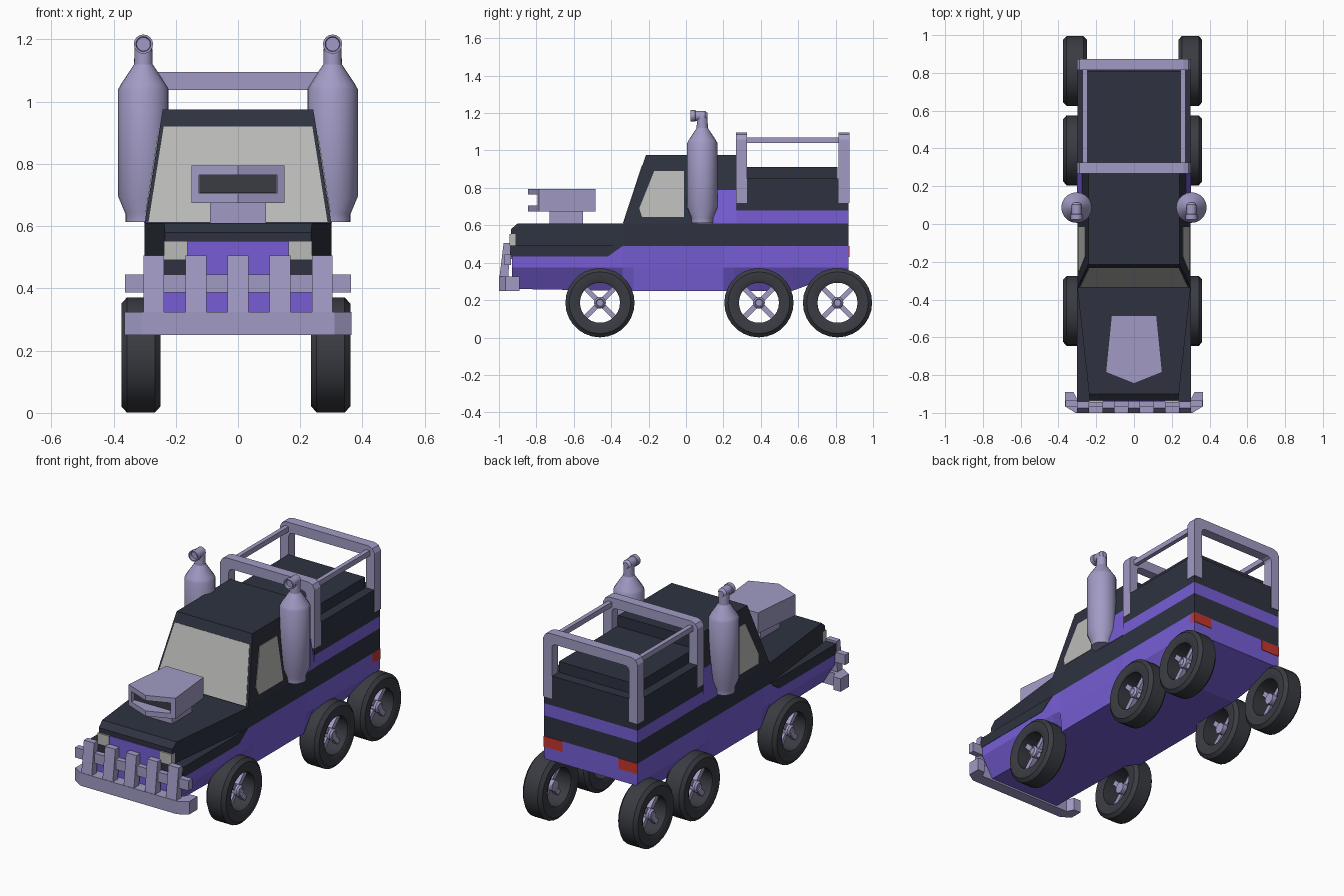
import bpy, bmesh
from math import sin, cos, pi
from mathutils import Matrix, Vector

if "Cube" in bpy.data.objects:
    bpy.data.objects.remove(bpy.data.objects["Cube"])


def material(name, r, g, b):
    m = bpy.data.materials.new(name)
    m.diffuse_color = [(c / 255) ** 2.2 for c in (r, g, b)] + [1]
    m.use_nodes = True
    m.node_tree.nodes["Principled BSDF"].inputs["Base Color"].default_value = m.diffuse_color
    return m


PURPLE = material("purple_paint", 118, 94, 212)
DARK = material("dark_paint", 50, 54, 66)
LILAC = material("lilac_metal", 160, 154, 196)
RUBBER = material("rubber", 60, 62, 68)
GLASS = material("glass", 184, 184, 182)
RED = material("red_lens", 196, 56, 48)


def loft(name, rings, mat, closed=False, smooth=False):
    """Skin equal-length point rings; cap the ends unless closed."""
    bm = bmesh.new()
    vs = [[bm.verts.new(p) for p in ring] for ring in rings]
    n = len(vs[0])
    for i in range(len(vs) if closed else len(vs) - 1):
        a, b = vs[i], vs[(i + 1) % len(vs)]
        for j in range(n):
            k = (j + 1) % n
            bm.faces.new((a[j], a[k], b[k], b[j]))
    if not closed:
        bm.faces.new(vs[0])
        bm.faces.new(vs[-1])
    bmesh.ops.recalc_face_normals(bm, faces=bm.faces)
    me = bpy.data.meshes.new(name)
    bm.to_mesh(me)
    bm.free()
    me.materials.append(mat)
    ob = bpy.data.objects.new(name, me)
    bpy.context.collection.objects.link(ob)
    if smooth:
        bpy.ops.object.select_all(action='DESELECT')
        ob.select_set(True)
        bpy.context.view_layer.objects.active = ob
        bpy.ops.object.shade_smooth_by_angle(angle=pi / 6)
    return ob


def plan(name, pts, z0, z1, mat):
    return loft(name, [[(x, y, z) for x, y in pts] for z in (z0, z1)], mat)


def side(name, pts, x0, x1, mat):
    return loft(name, [[(x, y, z) for y, z in pts] for x in (x0, x1)], mat)


def box(name, x0, x1, y0, y1, z0, z1, mat):
    return plan(name, [(x0, y0), (x1, y0), (x1, y1), (x0, y1)], z0, z1, mat)


def panel(name, pts, off, mat):
    o = Vector(off)
    return loft(name, [[Vector(p) - o for p in pts], [Vector(p) + o for p in pts]], mat)


def lathe(name, profile, n, frame, mat, closed=False):
    """Revolve (radius, height) points about the frame's z axis."""
    rings = [[frame @ Vector((r * cos(2 * pi * i / n), r * sin(2 * pi * i / n), h))
              for i in range(n)] for r, h in profile]
    return loft(name, rings, mat, closed, True)


# Lower body: rows of y, sill half width, sill height, mid half width
rows = [(-.93, .23, .26, .3), (-.34, .23, .25, .3), (-.28, .28, .25, .292),
        (.2, .28, .25, .292), (.26, .23, .25, .3), (.57, .23, .25, .3), (.87, .29, .36, .3)]
loft("lower_body", [[(-.3, y, .49), (-m, y, .375), (-w, y, z), (w, y, z), (m, y, .375), (.3, y, .49)]
                    for y, w, z, m in rows], PURPLE)
box("dark_waistband", -.3, .3, -.335, .87, .49, .61, DARK)

# Hood, fenders and grille
loft("hood", [[(-w, y, z0), (w, y, z0), (w, y, z1), (-w, y, z1)] for y, w, z0, z1 in
              [(-.335, .3, .49, .61), (-.9, .238, .49, .61), (-.935, .235, .49, .58)]], DARK)
for s in (-1, 1):
    side("fender", [(-.94, .432), (-.42, .432), (-.335, .492), (-.94, .492)], s * .165, s * .302, DARK)
    box("headlight", s * .163, s * .237, -.945, -.88, .492, .553, GLASS)
    box("tail_light", s * .18, s * .3, .8, .873, .43, .49, RED)
box("grille_panel", -.163, .163, -.94, -.9, .42, .553, PURPLE)

# Cab with sloping sides and windscreen
def cab_x(z):
    return .3 - .058 * (z - .61) / .365


def screen_y(z):
    return -.335 + .12 * (z - .61) / .365


loft("cab", [[(-cab_x(z), screen_y(z), z), (cab_x(z), screen_y(z), z), (cab_x(z), .275, z), (-cab_x(z), .275, z)]
             for z in (.61, .975)], DARK)
panel("windscreen", [(s * (cab_x(z) - .012), screen_y(z), z)
                     for s, z in [(-1, .613), (1, .613), (1, .92), (-1, .92)]], (0, -.003, .001), GLASS)
for s in (-1, 1):
    panel("side_window", [(s * cab_x(z), y, z) for y, z in
                          [(-.25, .69), (-.235, .645), (-.012, .645), (-.012, .89), (-.17, .89)]],
          (s * .003, 0, 0), GLASS)
    panel("rear_quarter_panel", [(s * cab_x(z), y, z) for y, z in
                                 [(.06, .61), (.27, .61), (.27, .79), (.15, .79)]], (s * .003, 0, 0), PURPLE)

# Cargo bed
box("bed_stripe", -.3, .3, .27, .87, .61, .68, PURPLE)
box("bed_side", -.3, .3, .27, .87, .68, .85, DARK)
box("bed_cover", -.245, .245, .27, .81, .85, .912, DARK)

# Roll cage: two hoops with cut corners, joined by rails
def hoop(name, y0, y1):
    half_out = [(.302, .72), (.302, 1.06), (.288, 1.085), (.262, 1.095)]
    half_in = [(.225, 1.037), (.24, 1.03), (.247, 1.015), (.247, .72)]
    arch = half_out + [(-x, z) for x, z in half_out[::-1]]
    arch += [(-x, z) for x, z in half_in[::-1]] + half_in
    loft(name, [[(x, y, z) for x, z in arch] for y in (y0, y1)], LILAC)


hoop("front_hoop", .268, .325)
hoop("rear_hoop", .815, .873)
for s in (-1, 1):
    box("cage_rail", s * .247, s * .272, .32, .82, 1.04, 1.07, LILAC)

# Air scoop with an opening cut in its pointed nose
box("scoop_base", -.09, .09, -.73, -.55, .6, .685, LILAC)
scoop = plan("air_scoop", [(-.12, -.485), (.12, -.485), (.15, -.785), (0, -.845), (-.15, -.785)], .675, .795, LILAC)
cutter = box("scoop_cutter", -.125, .125, -.95, -.76, .705, .765, RUBBER)
mod = scoop.modifiers.new("opening", 'BOOLEAN')
mod.operation, mod.object, mod.solver = 'DIFFERENCE', cutter, 'EXACT'
bpy.context.view_layer.objects.active = scoop
bpy.ops.object.modifier_apply(modifier="opening")
bpy.data.objects.remove(cutter)
box("scoop_opening", -.124, .124, -.768, -.755, .706, .764, RUBBER)

# Bumper and bull bar
plan("bumper", [(-.365, -.89), (-.365, -.965), (-.31, -1), (.31, -1), (.365, -.965), (.365, -.89),
                (.32, -.89), (.3, -.93), (-.3, -.93), (-.32, -.89)], .25, .325, LILAC)
box("bull_bar_crossbar", -.363, .363, -.97, -.935, .387, .445, LILAC)
for i in range(-2, 3):
    side("bull_bar_upright", [(-.998, .32), (-.975, .505), (-.94, .505), (-.95, .32)],
         i * .135 - .033, i * .135 + .033, LILAC)

# Exhaust stacks with forward-facing outlets
for s in (-1, 1):
    at = Matrix.Translation((s * .304, .087, 0))
    lathe("exhaust_stack", [(.058, .613), (.058, .64), (.081, .695), (.081, 1.04), (.073, 1.055),
                            (.03, 1.12), (.028, 1.185)], 20, at, LILAC)
    elbow = Matrix.Translation((s * .304, .087, 1.185)) @ Matrix.Rotation(pi / 2, 4, 'X')
    lathe("exhaust_outlet", [(.016, -.028), (.027, -.015), (.027, .035), (.031, .038), (.031, .062), (.024, .062),
                             (.022, .045)], 16, elbow, LILAC)

# Wheels: tyre ring, hub and crossed spokes
tyre = [(.107, -.055), (.125, -.063), (.165, -.063), (.185, -.045), (.185, .045), (.165, .063), (.125, .063),
        (.107, .055)]
for s in (-1, 1):
    for y in (-.46, .39, .81):
        frame = Matrix.Translation((s * .305 - .007, y, .186)) @ Matrix.Rotation(s * pi / 2, 4, 'Y')
        lathe("tyre", tyre, 28, frame, RUBBER, True)
        lathe("hub", [(.032, -.03), (.032, .035), (.022, .045), (.018, .04)], 12, frame, LILAC)
        for a in (pi / 4, 3 * pi / 4):
            spoke = box("spoke", -.112, .112, -.014, .014, -.005, .022, LILAC)
            spoke.matrix_world = frame @ Matrix.Rotation(a, 4, 'Z')
